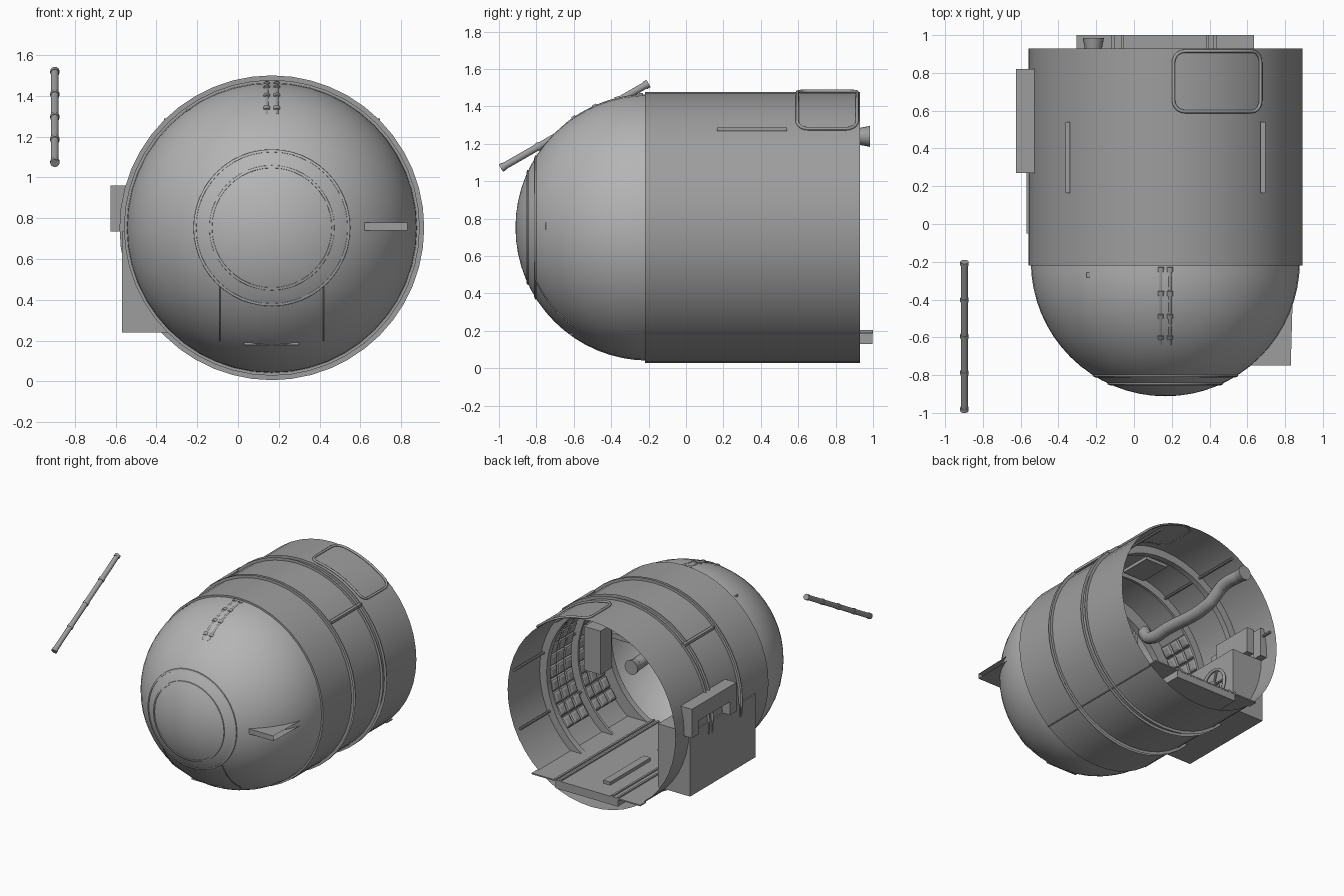
import bpy, bmesh
from math import sin, cos, pi, radians, sqrt
from mathutils import Vector

if "Cube" in bpy.data.objects:
    bpy.data.objects.remove(bpy.data.objects["Cube"])

CX, CZ, R = 0.166, 0.753, 0.725   # hull axis and radius
DY, DR = -0.20, 0.712             # dome centre and radius


def grey(name, v):
    m = bpy.data.materials.new(name)
    m.diffuse_color = (v, v, v, 1)
    m.use_nodes = True
    m.node_tree.nodes["Principled BSDF"].inputs["Base Color"].default_value = m.diffuse_color
    return m

DARK, LIGHT = grey("dark_grey", 0.34), grey("mid_grey", 0.46)


def finish(name, bm, smooth=True, mat=DARK):
    me = bpy.data.meshes.new(name)
    bm.to_mesh(me)
    bm.free()
    me.materials.append(mat)
    ob = bpy.data.objects.new(name, me)
    bpy.context.collection.objects.link(ob)
    if smooth:
        bpy.ops.object.select_all(action='DESELECT')
        ob.select_set(True)
        bpy.context.view_layer.objects.active = ob
        bpy.ops.object.shade_smooth_by_angle(angle=radians(35))
    return ob


def lathe(name, prof, n=48, mat=DARK):
    """Revolve (radius, y) points about the hull axis."""
    bm = bmesh.new()
    vs = [bm.verts.new((CX + r, y, CZ)) for r, y in prof]
    es = [bm.edges.new(p) for p in zip(vs, vs[1:])]
    bmesh.ops.spin(bm, geom=vs + es, cent=(CX, 0, CZ), axis=(0, 1, 0),
                   angle=2 * pi, steps=n, use_merge=True)
    bmesh.ops.remove_doubles(bm, verts=bm.verts, dist=0.0005)
    bmesh.ops.recalc_face_normals(bm, faces=bm.faces)
    return finish(name, bm, True, mat)


def box(name, x, y, z):
    bm = bmesh.new()
    bmesh.ops.create_cube(bm, size=1)
    for v in bm.verts:
        v.co = [(a[0] + a[1]) / 2 + c * (a[1] - a[0]) for a, c in zip((x, y, z), v.co)]
    return finish(name, bm, False)


def cyl(name, p, q, r1, r2=None, n=16):
    p, q = Vector(p), Vector(q)
    bm = bmesh.new()
    bmesh.ops.create_cone(bm, cap_ends=True, segments=n, radius1=r1,
                          radius2=r1 if r2 is None else r2, depth=(q - p).length)
    ob = finish(name, bm)
    ob.location = (p + q) / 2
    ob.rotation_euler = (q - p).to_track_quat('Z', 'Y').to_euler()
    return ob


def tube(name, pts, r, cyclic=False, kind='BEZIER'):
    cu = bpy.data.curves.new(name, 'CURVE')
    cu.dimensions = '3D'
    cu.bevel_depth, cu.bevel_resolution, cu.resolution_u = r, 2, 5
    cu.use_fill_caps = True
    cu.materials.append(DARK)
    sp = cu.splines.new(kind)
    ps = sp.bezier_points if kind == 'BEZIER' else sp.points
    ps.add(len(pts) - 1)
    for b, p in zip(ps, pts):
        if kind == 'BEZIER':
            b.co = p
            b.handle_left_type = b.handle_right_type = 'AUTO'
        else:
            b.co = (*p, 1)
    sp.use_cyclic_u = cyclic
    ob = bpy.data.objects.new(name, cu)
    bpy.context.collection.objects.link(ob)
    return ob


def polar(a, y, r):
    """Point on the hull wall, a measured from +x towards +z."""
    return Vector((CX + r * cos(a), y, CZ + r * sin(a)))


# Outer shell: open cylinder and hemispherical nose
lathe("hull", [(R, 0.93), (R, 0.35), (R, -0.22)])
lathe("nose_dome", [(DR * cos(i * pi / 32), DY - DR * sin(i * pi / 32)) for i in range(17)], mat=LIGHT)
lathe("dome_joint_ring", [(R, -0.22), (0.63, -0.22), (0.63, -0.17), (R, -0.17)])

# Frames whose webs stand just proud of the hull
for i, y in enumerate((0.13, 0.49)):
    w = 0.02 if i == 0 else 0.045
    lathe(f"hull_frame_{i}", [(0.747, y), (0.665, y), (0.665, y + w), (0.747, y + w)])

# Nose window rings
for i, r in enumerate((0.378, 0.30)):
    y = DY - sqrt(DR * DR - r * r)
    lathe(f"window_ring_{i}", [(r + .008, y + .015), (r + .006, y - .003), (r - .006, y - .008), (r - .010, y + .015)],
          mat=LIGHT)

# Floor, centre channel, rails and steps
box("floor", (-0.290, 0.622), (-0.22, 0.93), (0.185, 0.195))
box("floor_tail", (-0.305, 0.635), (0.93, 1.0), (0.185, 0.195))
box("floor_channel", (-0.11, 0.43), (-0.22, 0.998), (0.13, 0.185))
box("nose_floor", (0.03, 0.30), (-0.62, -0.22), (0.178, 0.19))
for i, x in enumerate((-0.11, -0.06, 0.39, 0.43)):
    box(f"floor_rail_{i}", (x - .008, x + .008), (-0.22, 1.0), (0.19, 0.205))
box("floor_step", (0.06, 0.12), (0.35, 0.85), (0.19, 0.22))
for i, x in enumerate((-0.09, 0.42)):
    tube(f"nose_rib_{i}", [(x, DY - sqrt(DR**2 - (x - CX)**2 - (z - CZ)**2), z)
                           for z in (0.20, 0.27, 0.34, 0.41, 0.48)], 0.004)

# Roof hatch frame, curved to the hull with rounded corners
def hatch_outline(half_w, half_l, cr, r):
    out = []
    for k, (sx, sy) in enumerate(((1, 1), (-1, 1), (-1, -1), (1, -1))):
        for j in range(6):
            t = (k + j / 5) * pi / 2
            u = sx * (half_w - cr) + cr * cos(t)
            v = sy * (half_l - cr) + cr * sin(t)
            out.append(polar(1.16 - u / R, 0.755 + v, r))
        if k in (0, 2):   # follow the hull curve along the short ends
            for j in range(1, 8):
                u = sx * (half_w - cr) * (1 - j / 4)
                out.append(polar(1.16 - u / R, 0.755 + sy * half_l, r))
    return out

tube("hatch_frame", hatch_outline(0.255, 0.16, 0.06, R + 0.005), 0.009, True, 'POLY')

# Side lamps poking through the hull
for i, s in enumerate((-1, 1)):
    x = CX + s * 0.517
    box(f"side_lamp_{i}", (x - .012, x + .012), (0.165, 0.54), (1.268, 1.288))

# Quilted wall pads: two bays on the right, one on the left
bm = bmesh.new()
for base, sgn, start in ((0, 1, -0.16), (0, 1, 0.18), (pi, -1, -0.16)):
    for ia in range(10):
        for iy in range(3):
            a0 = -0.68 + ia * 0.135
            y0 = start + iy * 0.093
            quads = []
            for r, m in ((0.710, 0.0), (0.695, 0.006), (0.688, 0.022)):
                quads.append([bm.verts.new(polar(base + sgn * a, y, r)) for a, y in (
                    (a0 + m * 1.4, y0 + m), (a0 + .127 - m * 1.4, y0 + m),
                    (a0 + .127 - m * 1.4, y0 + .086 - m), (a0 + m * 1.4, y0 + .086 - m))])
            for q, p in zip(quads, quads[1:]):
                for k in range(4):
                    bm.faces.new((q[k], q[(k + 1) % 4], p[(k + 1) % 4], p[k]))
            bm.faces.new(quads[-1])
            if sgn * cos(base) < 0:
                pass
bmesh.ops.recalc_face_normals(bm, faces=bm.faces)
finish("wall_pads", bm, False)
for i, d in enumerate((-25, 12, 62, 118, 168)):
    a = radians(d)
    cyl(f"stringer_{i}", polar(a, 0.15, 0.705), polar(a, 0.90, 0.705), 0.010, n=8)

# Side cabinet passing through the left wall, with desk and hand wheel
box("side_cabinet", (-0.568, -0.29), (-0.05, 0.76), (0.24, 0.735))
box("console_top", (-0.625, -0.50), (0.27, 0.82), (0.84, 0.96))
for i, y in enumerate((0.27, 0.74)):
    box(f"console_leg_{i}", (-0.625, -0.50), (y, y + 0.08), (0.735, 0.84))
box("console_screen", (-0.50, -0.44), (0.40, 0.74), (0.78, 0.98))
wc = Vector((-0.26, 0.58, 0.50))
tube("hand_wheel_rim", [wc + Vector((0, .12 * cos(k * pi / 4), .12 * sin(k * pi / 4))) for k in range(8)], 0.012, True)
cyl("hand_wheel_hub", wc - Vector((.03, 0, 0)), wc + Vector((.015, 0, 0)), 0.03)
for k in range(5):
    t = k * 2 * pi / 5
    cyl(f"hand_wheel_spoke_{k}", wc, wc + Vector((0, .12 * cos(t), .12 * sin(t))), 0.009, n=8)

# Wall locker on the right and ceiling panel
box("wall_locker", (0.46, 0.60), (0.26, 0.40), (0.78, 1.12))
box("ceiling_panel", (0.07, 0.26), (0.19, 0.45), (1.415, 1.44))

# Shelf poking through the right of the dome, open along its outer edge
bm = bmesh.new()
shelf = ((0.45, -0.22), (0.845, -0.22), (0.83, -0.75), (0.62, -0.75))
lo, hi = [[bm.verts.new((x, y, z)) for x, y in shelf] for z in (0.74, 0.78)]
bm.faces.new(lo[::-1])
bm.faces.new(hi)
for k in (0, 2, 3):
    bm.faces.new((lo[k], lo[(k + 1) % 4], hi[(k + 1) % 4], hi[k]))
bmesh.ops.recalc_face_normals(bm, faces=bm.faces)
finish("side_shelf", bm, False)

# Air duct with bends, flared at the rear
tube("air_duct", [(-0.215, 0.93, 1.24), (-0.215, 0.74, 1.24), (-0.215, 0.66, 1.20), (-0.215, 0.58, 1.16),
                  (-0.215, 0.12, 1.16), (-0.215, -0.08, 1.17), (-0.22, -0.15, 1.25)], 0.047)
cyl("air_duct_mouth", (-0.215, 0.91, 1.24), (-0.215, 0.985, 1.24), 0.042, 0.056, 20)
box("dome_post", (-0.252, -0.228), (-0.282, -0.258), (0.19, 1.335))

# Beaded handrails along the dome crown
for i, x in enumerate((0.142, 0.190)):
    arc = [Vector((x, DY - .702 * sin(t), CZ + .702 * cos(t))) for t in [0.04 + k * 0.09 for k in range(8)]]
    tube(f"crown_rail_{i}", arc, 0.011)
    for k in (0, 2, 4, 6):
        cyl(f"crown_rail_collar_{i}_{k}", arc[k], arc[k].lerp(arc[k + 1], 0.4), 0.018, n=12)

# Detached collared rod
a, b = Vector((-0.898, -0.99, 1.07)), Vector((-0.898, -0.20, 1.523))
cyl("loose_rod", a, b, 0.019)
for k in range(5):
    t = 0.012 + k * 0.244
    cyl(f"loose_rod_collar_{k}", a.lerp(b, t - .011), a.lerp(b, t + .011), 0.0225)
